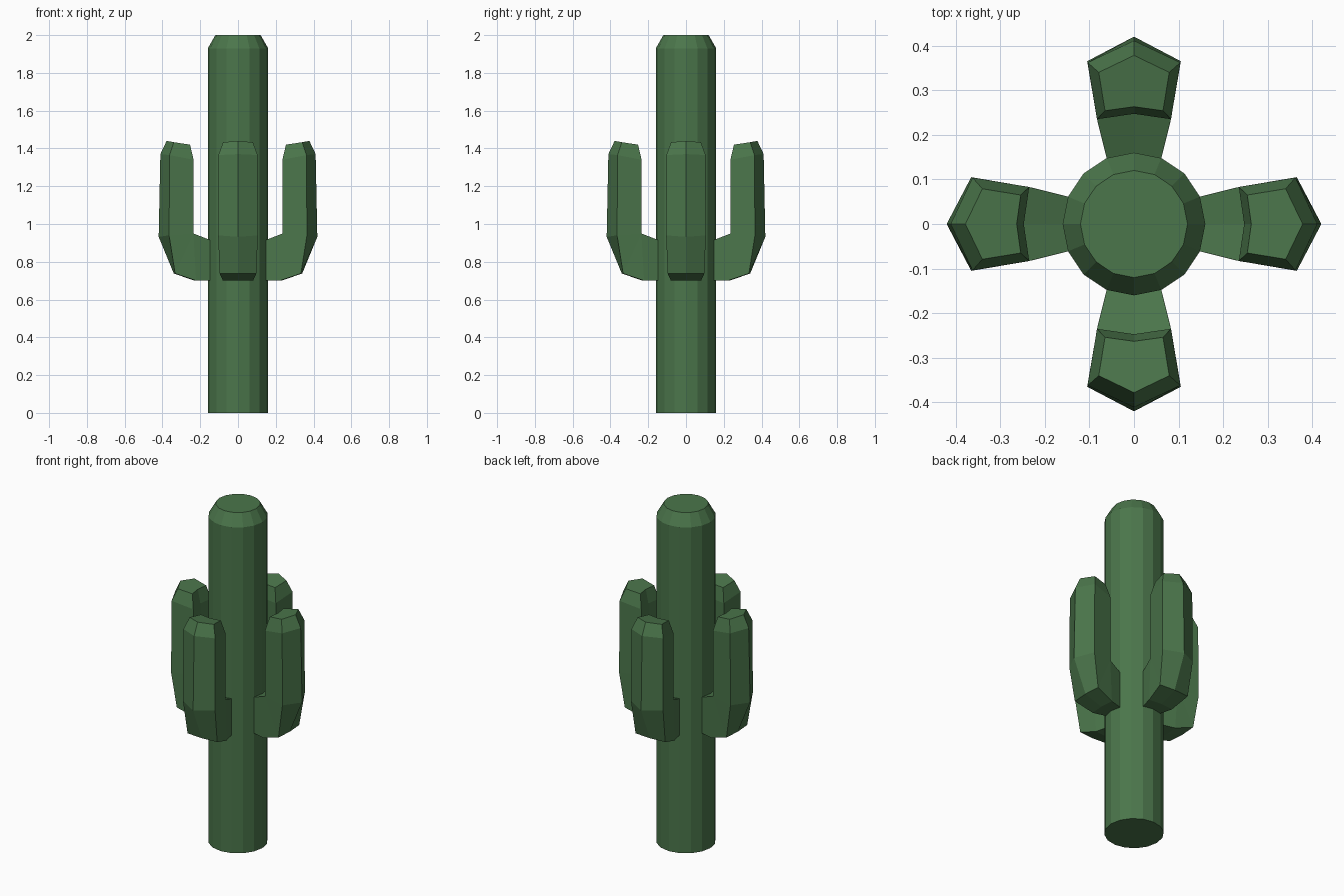
import bpy, bmesh
from math import sin, cos, pi

if "Cube" in bpy.data.objects:
    bpy.data.objects.remove(bpy.data.objects["Cube"])

SIDES = 16
Z_LOW, Z_HIGH = 0.70, 0.915          # band of the trunk the arms grow from
R = 0.16
SR, SW = R * cos(pi / 8), R * sin(pi / 8)

bm = bmesh.new()


def bridge(a, b, skip=()):
    n = len(a)
    for i in range(n):
        if i not in skip:
            j = (i + 1) % n
            bm.faces.new((a[i], a[j], b[j], b[i]))


# Trunk: stacked 16-sided rings, left open where the arms join
levels = [(R, 0), (R, Z_LOW), (R, Z_HIGH), (R, 1.93), (0.12, 2.0)]
rings = [[bm.verts.new((r * cos(2 * pi * i / SIDES), r * sin(2 * pi * i / SIDES), z))
          for i in range(SIDES)] for r, z in levels]
openings = {k * 4 + d for k in range(4) for d in (0, 3)}
for n in range(len(rings) - 1):
    bridge(rings[n], rings[n + 1], openings if n == 1 else ())
bm.faces.new(rings[0][::-1])
bm.faces.new(rings[-1])

# Arm sections: inner side (r, z, half width), inner mid (r, z),
# outer side (r, z, half width), outer mid (r, z)
bend = ((0.236, 0.95, 0.083), (0.248, 0.95))
sections = [
    ((SR, Z_HIGH, SW), (R, Z_HIGH), (SR, Z_LOW, SW), (R, Z_LOW)),
    (*bend, (0.222, 0.70, 0.08), (0.23, 0.70)),
    (*bend, (0.333, 0.738, 0.097), (0.34, 0.738)),
    (*bend, (0.365, 0.94, 0.105), (0.42, 0.932)),
    ((0.235, 1.34, 0.083), (0.247, 1.34), (0.362, 1.365, 0.104), (0.411, 1.37)),
    ((0.254, 1.42, 0.065), (0.263, 1.42), (0.34, 1.433, 0.079), (0.378, 1.44)),
]


def arm(k):
    c, s = round(cos(k * pi / 2)), round(sin(k * pi / 2))

    def vert(r, w, z):
        return bm.verts.new((r * c - w * s, r * s + w * c, z))

    loops = []
    for (ir, iz, iw), (mr, mz), (orr, oz, ow), (tr, tz) in sections:
        loops.append([vert(ir, iw, iz), vert(mr, 0, mz), vert(ir, -iw, iz),
                      vert(orr, -ow, oz), vert(tr, 0, tz), vert(orr, ow, oz)])
    for a, b in zip(loops, loops[1:]):
        bridge(a, b)
    bm.faces.new(loops[-1])


for k in range(4):
    arm(k)

# Weld arms to the trunk and collapse the shared inner elbow
bmesh.ops.remove_doubles(bm, verts=bm.verts, dist=0.0005)
bmesh.ops.recalc_face_normals(bm, faces=bm.faces)

mesh = bpy.data.meshes.new("cactus")
bm.to_mesh(mesh)
bm.free()
cactus = bpy.data.objects.new("cactus", mesh)
bpy.context.collection.objects.link(cactus)

green = bpy.data.materials.new("cactus_green")
green.diffuse_color = (0.07, 0.18, 0.07, 1)
green.use_nodes = True
green.node_tree.nodes["Principled BSDF"].inputs["Base Color"].default_value = green.diffuse_color
mesh.materials.append(green)
